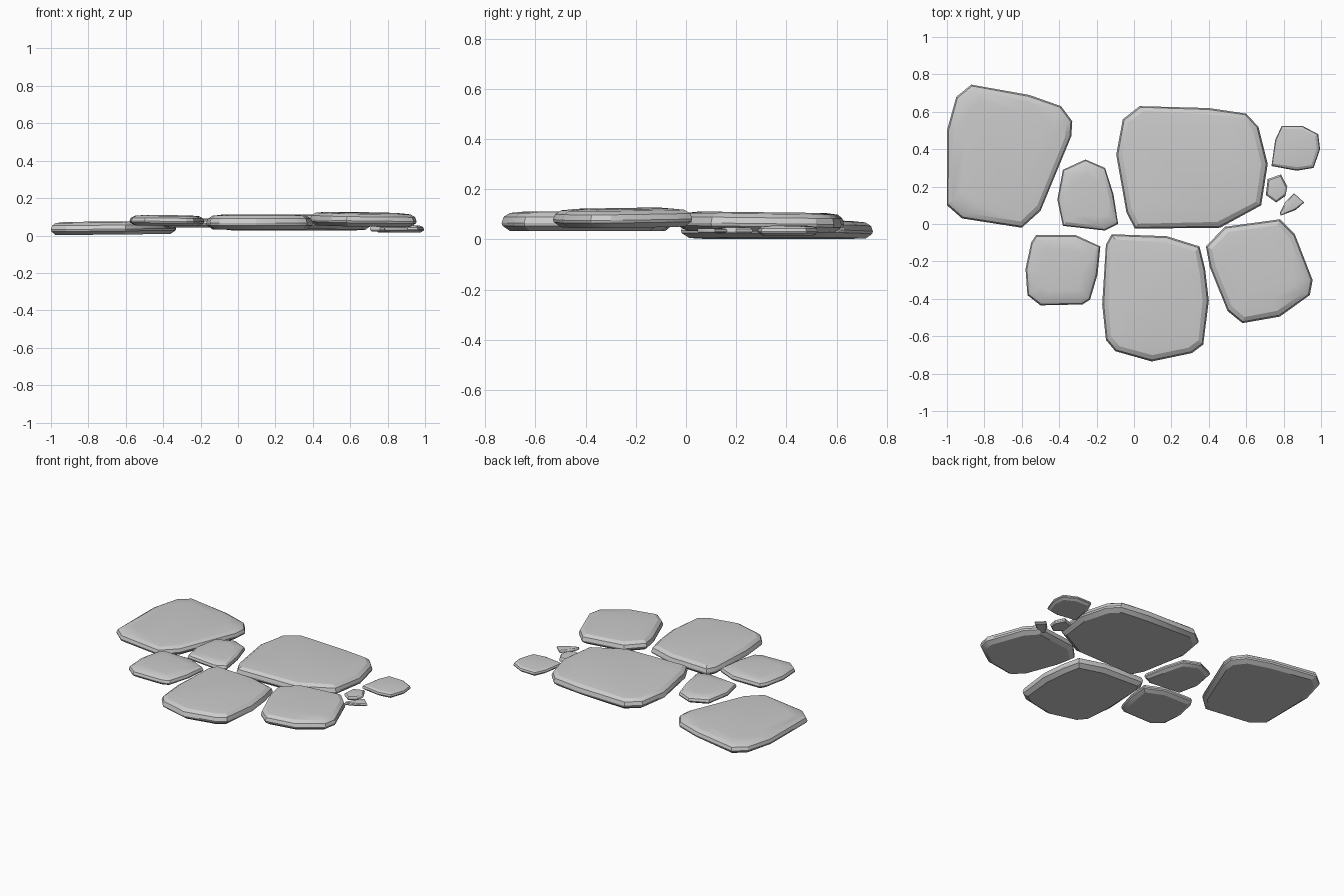
import bpy, bmesh, math
from mathutils import Vector


def stone(name, outline, z0, z1, tilt=(0, 0)):
    """Flat paving slab: stacked, inset copies of one outline."""
    pts = [Vector(p) for p in outline]
    c = sum(pts, Vector((0, 0))) / len(pts)
    size = sum((p - c).length for p in pts) / len(pts)
    inset = min(0.034, size * 0.14)
    h = z1 - z0
    bm = bmesh.new()
    rings = []
    for k, f in ((1.0, 0), (0.1, 0.27), (0, 0.42), (0.25, 0.72), (1.0, 0.92), (3.0, 1.0)):
        ring = []
        for p in pts:
            q = p + (c - p).normalized() * inset * k
            z = z0 + h * f + tilt[0] * (q.x - c.x) + tilt[1] * (q.y - c.y)
            ring.append(bm.verts.new((q.x, q.y, max(z, 0))))
        rings.append(ring)
    n = len(pts)
    for a, b in zip(rings, rings[1:]):
        for i in range(n):
            j = (i + 1) % n
            bm.faces.new((a[i], a[j], b[j], b[i]))
    bm.faces.new(rings[0])
    bm.faces.new(rings[-1])
    bmesh.ops.recalc_face_normals(bm, faces=bm.faces)
    me = bpy.data.meshes.new(name)
    bm.to_mesh(me)
    bm.free()
    ob = bpy.data.objects.new(name, me)
    bpy.context.collection.objects.link(ob)
    bpy.context.view_layer.objects.active = ob
    ob.select_set(True)
    bpy.ops.object.shade_smooth_by_angle(angle=math.radians(25))
    ob.select_set(False)


# Large slabs
stone("slab_back_left",
      [(-.87, .745), (-.56, .69), (-.39, .63), (-.33, .55), (-.335, .47), (-.50, .07),
       (-.60, -.02), (-.92, .03), (-1, .10), (-1, .5), (-.95, .68)], 0.005, 0.075, (0.01, 0))
stone("slab_back_right",
      [(.03, .63), (.40, .62), (.60, .59), (.665, .52), (.715, .32), (.68, .10),
       (.46, -.02), (.005, -.025), (-.04, .06), (-.095, .37), (-.06, .56)],
      0.03, 0.108, (0, -0.012))
stone("slab_front_middle",
      [(-.12, -.055), (.175, -.065), (.35, -.12), (.38, -.24), (.40, -.41), (.37, -.645),
       (.31, -.69), (.095, -.735), (-.10, -.68), (-.15, -.62), (-.17, -.43), (-.15, -.11)],
      0.033, 0.112)
stone("slab_front_right",
      [(.485, -.015), (.78, .025), (.86, -.055), (.955, -.30), (.94, -.38), (.78, -.495),
       (.58, -.53), (.50, -.465), (.405, -.23), (.385, -.12)], 0.05, 0.123, (-0.015, 0.01))

# Medium slabs
stone("slab_middle_left",
      [(-.26, .345), (-.155, .30), (-.11, .16), (-.085, 0), (-.155, -.035), (-.38, -.01),
       (-.41, .13), (-.38, .29)], 0.042, 0.092)
stone("slab_front_left",
      [(-.525, -.06), (-.31, -.06), (-.18, -.12), (-.195, -.27), (-.235, -.405),
       (-.275, -.43), (-.50, -.435), (-.57, -.38), (-.58, -.24), (-.55, -.10)],
      0.052, 0.109, (-0.01, 0))

# Small stones and pebbles
stone("small_stone",
      [(.79, .525), (.90, .525), (.985, .48), (.995, .40), (.96, .30), (.87, .285),
       (.735, .31), (.755, .45)], 0.016, 0.055)
stone("pebble_a",
      [(.715, .24), (.785, .265), (.82, .20), (.81, .15), (.76, .115), (.705, .155)],
      0.022, 0.05)
stone("pebble_b",
      [(.78, .06), (.81, .12), (.855, .165), (.91, .115), (.865, .075), (.785, .045)],
      0.025, 0.045)
